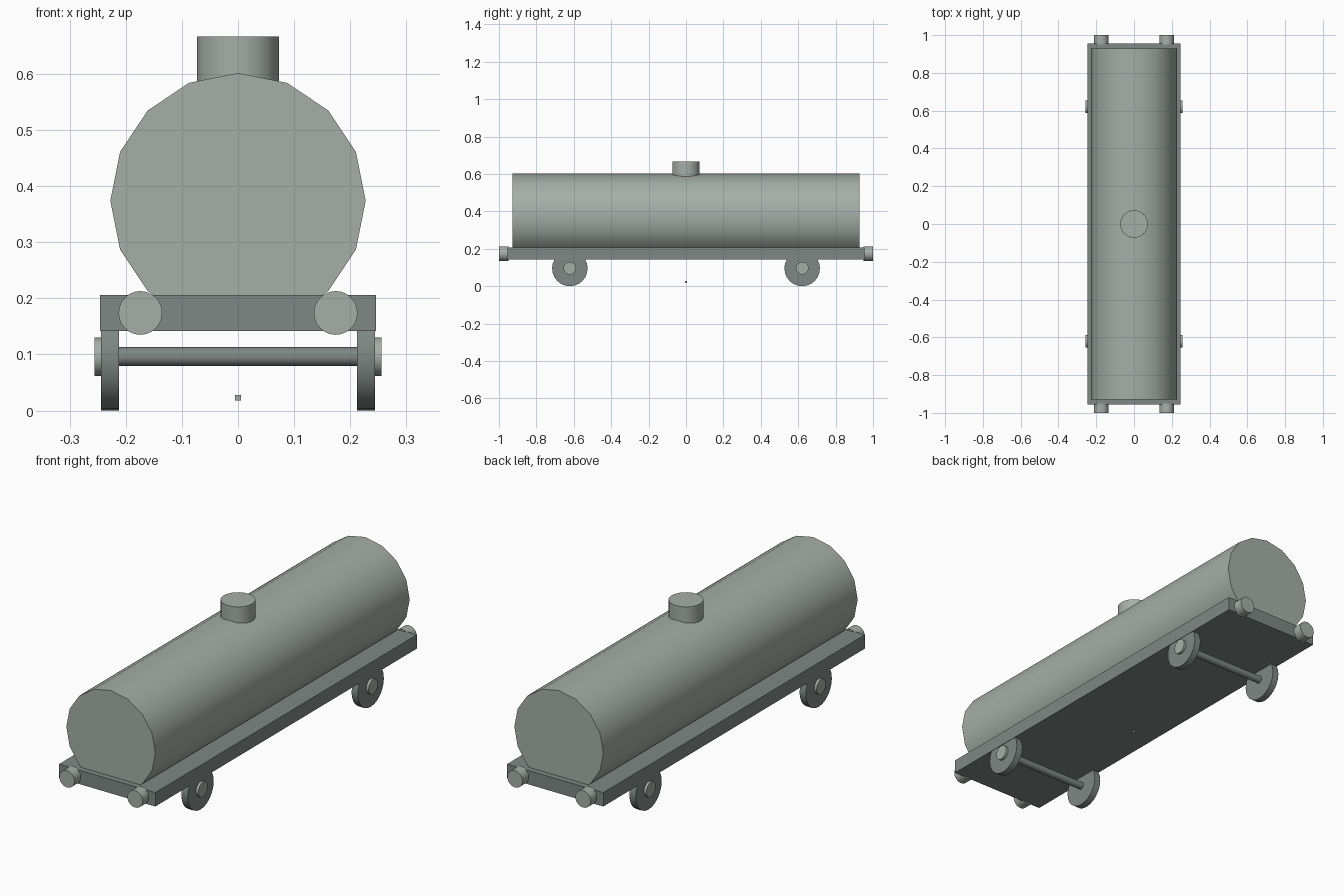
import bpy
from math import pi

if "Cube" in bpy.data.objects:
    bpy.data.objects.remove(bpy.data.objects["Cube"])


def material(name, colour):
    mat = bpy.data.materials.new(name)
    mat.diffuse_color = (*colour, 1)
    mat.use_nodes = True
    mat.node_tree.nodes["Principled BSDF"].inputs["Base Color"].default_value = mat.diffuse_color
    return mat


LIGHT = material("light_grey", (0.38, 0.425, 0.39))
DARK = material("dark_grey", (0.21, 0.245, 0.23))


def box(name, mat, size, loc):
    bpy.ops.mesh.primitive_cube_add(size=1, location=loc)
    ob = bpy.context.object
    ob.name = name
    ob.scale = size
    bpy.ops.object.transform_apply(location=False, rotation=False, scale=True)
    ob.data.materials.append(mat)
    return ob


def cylinder(name, mat, radius, length, loc, axis="Z", sides=24):
    rot = {"X": (0, pi / 2, 0), "Y": (pi / 2, 0, 0), "Z": (0, 0, 0)}[axis]
    bpy.ops.mesh.primitive_cylinder_add(vertices=sides, radius=radius, depth=length,
                                        location=loc, rotation=rot)
    ob = bpy.context.object
    ob.name = name
    bpy.ops.object.transform_apply(location=False, rotation=True, scale=False)
    bpy.ops.object.shade_smooth_by_angle(angle=pi / 6)
    ob.data.materials.append(mat)
    return ob


# Flat chassis, 16-sided tank and filler dome
box("chassis", DARK, (0.492, 1.91, 0.064), (0, 0, 0.174))
cylinder("tank", LIGHT, 0.2275, 1.856, (0, 0, 0.374), "Y", 16)
cylinder("filler_dome", LIGHT, 0.073, 0.107, (0, 0, 0.6135))

# Tiny block under the middle of the chassis
box("coupling_block", LIGHT, (0.01, 0.01, 0.01), (0, 0, 0.023))

for end, y in (("front", -1), ("back", 1)):
    # Axle joining each pair of wheels
    cylinder(f"{end}_axle", DARK, 0.017, 0.44, (0, y * 0.621, 0.096), "X")
    for side, x in (("left", -1), ("right", 1)):
        # Wheel with protruding hub cap
        cylinder(f"{end}_{side}_wheel", DARK, 0.095, 0.032, (x * 0.228, y * 0.621, 0.095), "X")
        cylinder(f"{end}_{side}_hub", LIGHT, 0.034, 0.03, (x * 0.241, y * 0.621, 0.096), "X")
        # Buffer on the chassis end
        cylinder(f"{end}_{side}_buffer", LIGHT, 0.039, 0.05, (x * 0.174, y * 0.975, 0.174), "Y")
